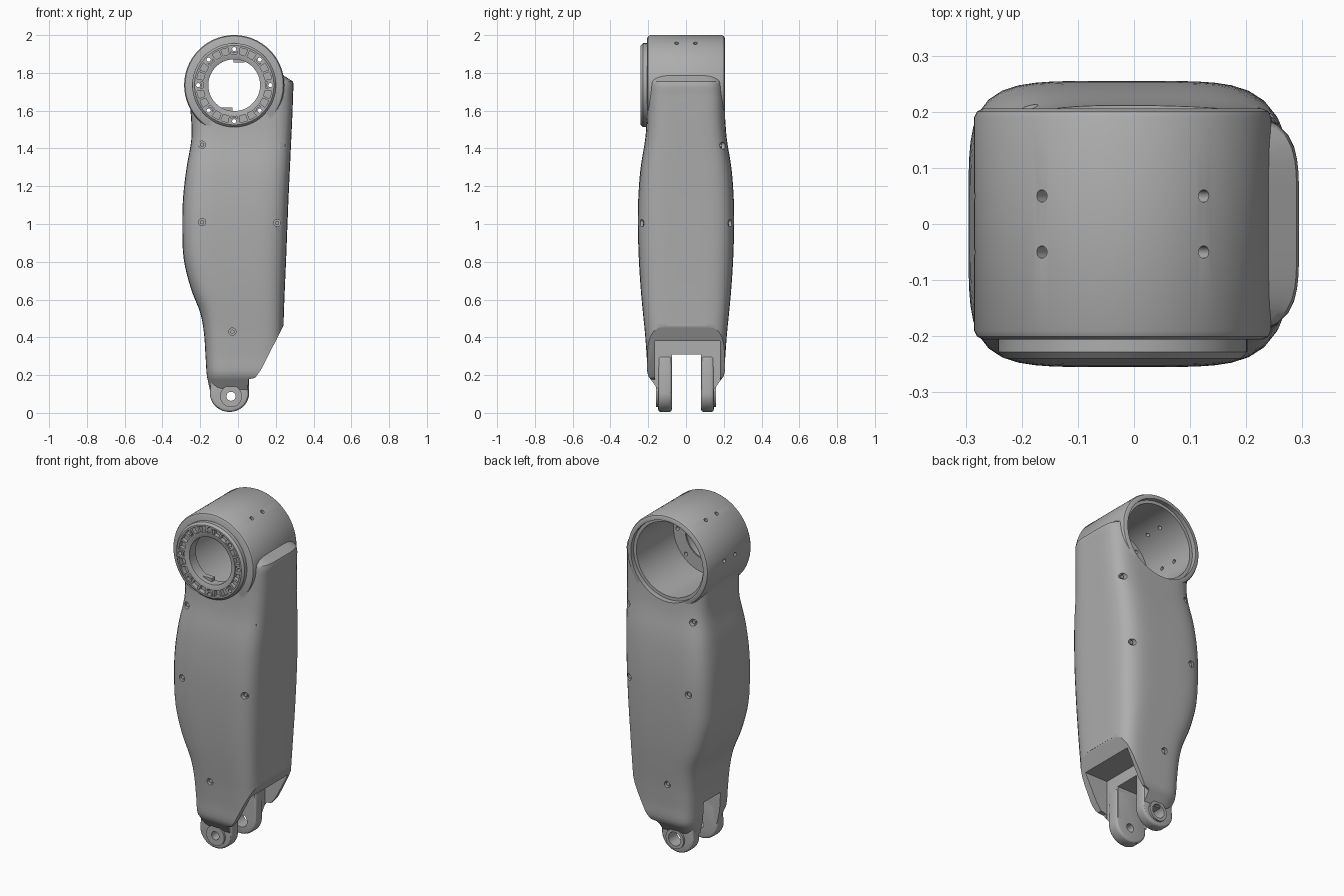
import bpy, bmesh, math
from mathutils import Matrix, Vector

cube = bpy.data.objects.get("Cube")
if cube:
    bpy.data.objects.remove(cube)

GREY = (0.42, 0.42, 0.42, 1)
mat = bpy.data.materials.new("satin_grey")
mat.use_nodes = True
mat.diffuse_color = GREY
mat.node_tree.nodes["Principled BSDF"].inputs["Base Color"].default_value = GREY

HX, HZ, HR = -0.02, 1.735, 0.265      # joint housing axis and radius
PX, PZ = -0.045, 0.105                # clevis centre


def make(name, bm):
    bmesh.ops.recalc_face_normals(bm, faces=bm.faces)
    me = bpy.data.meshes.new(name)
    bm.to_mesh(me)
    bm.free()
    me.materials.append(mat)
    ob = bpy.data.objects.new(name, me)
    bpy.context.collection.objects.link(ob)
    return ob


def rod(bm, a, b, r, n=32):
    """Capped cylinder from a to b."""
    a, b = Vector(a), Vector(b)
    turn = (b - a).to_track_quat('Z', 'Y').to_matrix().to_4x4()
    bmesh.ops.create_cone(bm, cap_ends=True, segments=n, radius1=r, radius2=r, depth=(b - a).length,
                          matrix=Matrix.Translation((a + b) / 2) @ turn)


def box(bm, lo, hi):
    lo, hi = Vector(lo), Vector(hi)
    bmesh.ops.create_cube(bm, size=1, matrix=Matrix.Translation((lo + hi) / 2)
                          @ Matrix.Diagonal((*(hi - lo), 1)))


def prism(bm, outline, y0, y1):
    """Extrude an x-z outline along y."""
    f = bm.faces.new([bm.verts.new((x, y0, z)) for x, z in outline])
    ext = bmesh.ops.extrude_face_region(bm, geom=[f])["geom"]
    bmesh.ops.translate(bm, vec=(0, y1 - y0, 0), verts=[v for v in ext if isinstance(v, bmesh.types.BMVert)])


def lathe(bm, profile, n=96):
    """Closed (radius, y) profile turned around the housing axis."""
    rings = [[bm.verts.new((HX + r * math.cos(t), y, HZ + r * math.sin(t))) for r, y in profile]
             for t in (math.tau * i / n for i in range(n))]
    for i in range(n):
        p, q = rings[i - 1], rings[i]
        for j in range(len(profile)):
            bm.faces.new((p[j - 1], p[j], q[j], q[j - 1]))


def apply(ob, kind, **settings):
    m = ob.modifiers.new(kind, kind)
    for k, v in settings.items():
        setattr(m, k, v)
    bpy.context.view_layer.objects.active = ob
    bpy.ops.object.modifier_apply(modifier=m.name)


def boolean(ob, operation, bm):
    tool = make("tool", bm)
    apply(ob, 'BOOLEAN', operation=operation, object=tool, solver='EXACT')
    bpy.data.objects.remove(tool)


def smooth(ob, angle=30):
    bpy.ops.object.select_all(action='DESELECT')
    ob.select_set(True)
    bpy.context.view_layer.objects.active = ob
    bpy.ops.object.shade_smooth_by_angle(angle=math.radians(angle))


# Limb shell: height, right edge, left edge, half depth
ROWS = [(0.12, -0.15, 0.235, 0.145), (0.195, -0.165, 0.235, 0.2), (0.3, -0.172, 0.237, 0.208),
        (0.42, -0.18, 0.24, 0.217), (0.53, -0.2, 0.243, 0.228), (0.66, -0.25, 0.248, 0.24),
        (0.82, -0.288, 0.255, 0.25), (1.0, -0.295, 0.262, 0.255), (1.15, -0.29, 0.268, 0.252),
        (1.3, -0.272, 0.275, 0.24), (1.45, -0.247, 0.282, 0.216), (1.58, -0.25, 0.288, 0.207),
        (1.68, -0.262, 0.291, 0.205), (1.755, -0.268, 0.29, 0.198), (1.79, -0.25, 0.235, 0.19)]


def blend(i, t):
    p = [Vector(ROWS[max(0, min(len(ROWS) - 1, i + k))]) for k in (-1, 0, 1, 2)]
    if i in (0, len(ROWS) - 2):
        return p[1].lerp(p[2], t)
    m0, m1 = (p[2] - p[0]) / 2, (p[3] - p[1]) / 2
    return (p[1] * (2 * t**3 - 3 * t**2 + 1) + m0 * (t**3 - 2 * t**2 + t)
            + p[2] * (3 * t**2 - 2 * t**3) + m1 * (t**3 - t**2))


bm = bmesh.new()
N = 72
rings = []
levels = [blend(i, k / 4) for i in range(len(ROWS) - 1) for k in range(4)] + [Vector(ROWS[-1])]
for z, x0, x1, hy in levels:
    ring = []
    for k in range(N):
        c, s = math.cos(math.tau * k / N), math.sin(math.tau * k / N)
        e = (abs(c)**5 + abs(s)**5)**-0.2
        ring.append(bm.verts.new(((x0 + x1) / 2 + (x1 - x0) / 2 * c * e, hy * s * e, z)))
    rings.append(ring)
for lo, hi in zip(rings, rings[1:]):
    for k in range(N):
        bm.faces.new((lo[k - 1], lo[k], hi[k], hi[k - 1]))
bm.faces.new(rings[0])
bm.faces.new(rings[-1])
limb = make("limb_shell", bm)

# Joint housing with a softened rim
bm = bmesh.new()
d, c = 0.206, 0.016
lathe(bm, [(0.05, -d), (HR - c, -d), (HR - c / 3, -d + c / 3), (HR, -d + c),
           (HR, d - c), (HR - c / 3, d - c / 3), (HR - c, d), (0.05, d)])
boolean(limb, 'UNION', bm)

# Slanted lower corner, open pocket and clevis slot
bm = bmesh.new()
prism(bm, [(0.24, 0.46), (0.12, 0.225), (0.09, 0.185), (0.055, 0.178), (0.055, 0), (0.5, 0), (0.5, 0.46)], -0.5, 0.5)
boolean(limb, 'DIFFERENCE', bm)
bm = bmesh.new()
box(bm, (0.05, -0.165, 0), (0.5, 0.18, 0.38))
boolean(limb, 'DIFFERENCE', bm)
bm = bmesh.new()
box(bm, (-0.5, -0.075, 0), (0.5, 0.08, 0.31))
boolean(limb, 'DIFFERENCE', bm)

# Stepped bore, open at the back
bm = bmesh.new()
lathe(bm, [(0, -0.4), (0.14, -0.4), (0.14, -0.165), (0.217, -0.165), (0.217, 0.18),
           (0.235, 0.18), (0.235, 0.4), (0, 0.4)])
bmesh.ops.remove_doubles(bm, verts=bm.verts, dist=1e-5)
boolean(limb, 'DIFFERENCE', bm)

# Screw recesses on both faces, and radial holes in the housing
screws = bmesh.new()
holes = bmesh.new()
for x, z in [(-0.19, 1.42), (0.24, 1.415), (-0.19, 1.01), (0.207, 1.005), (-0.03, 0.43)]:
    for s in (-1, 1):
        hit, p, n, i = limb.ray_cast(Vector((x, s, z)), Vector((0, -s, 0)))
        y = Vector((0, s, 0))
        rod(holes, p + y * 0.05, p - y * 0.018, 0.019, 20)
        rod(screws, p - y * 0.008, p - y * 0.022, 0.012, 6)
for deg in (57, 123, 177):
    u = Vector((math.cos(math.radians(deg)), 0, math.sin(math.radians(deg))))
    for y in (-0.05, 0.05):
        o = Vector((HX, y, HZ))
        rod(holes, o + u * 0.19, o + u * 0.3, 0.011, 20)
boolean(limb, 'DIFFERENCE', holes)
make("recessed_screws", screws)

# Clevis ears with pin holes and a boss
for name, y0, y1, pin in [("front_ear", -0.147, -0.075, 0.024), ("back_ear", 0.08, 0.147, 0.04)]:
    bm = bmesh.new()
    arc = [math.pi * (1 + k / 32) for k in range(33)]
    prism(bm, [(PX + 0.104 * math.cos(a), PZ + 0.1 * math.sin(a)) for a in arc]
          + [(0.055, 0.3), (-0.13, 0.3)], y0, y1)
    ear = make(name, bm)
    apply(ear, 'BEVEL', width=0.014, segments=3)
    outer = y0 if y0 < 0 else y1
    s = math.copysign(1, outer)
    bm = bmesh.new()
    rod(bm, (-0.037, outer - s * 0.03, 0.088), (-0.037, outer + s * 0.012, 0.088), 0.058, 40)
    boolean(ear, 'UNION', bm)
    bm = bmesh.new()
    rod(bm, (-0.037, -0.3, 0.088), (-0.037, 0.3, 0.088), pin)
    boolean(ear, 'DIFFERENCE', bm)
    smooth(ear)

# Front flange: channelled ring with ribs and bolt bosses
bm = bmesh.new()
lathe(bm, [(0.137, -0.17), (0.137, -0.228), (0.158, -0.236), (0.165, -0.236), (0.165, -0.212), (0.2, -0.212),
           (0.2, -0.24), (0.21, -0.24), (0.222, -0.228), (0.222, -0.17)])
flange = make("front_flange", bm)
bm = bmesh.new()
for i in range(24):
    turn = Matrix.Translation((HX, 0, HZ)) @ Matrix.Rotation(math.tau * (i + 0.5) / 24, 4, 'Y')
    start = len(bm.verts)
    box(bm, (0.16, -0.234, -0.006), (0.205, -0.205, 0.006))
    bm.verts.ensure_lookup_table()
    bmesh.ops.transform(bm, matrix=turn, verts=bm.verts[start:])
ribs = make("flange_ribs", bm)
bosses, bolts = bmesh.new(), bmesh.new()
for i in range(8):
    a = math.tau * i / 8
    x, z = HX + 0.191 * math.cos(a), HZ + 0.191 * math.sin(a)
    rod(bosses, (x, -0.238, z), (x, -0.18, z), 0.021, 24)
    rod(bolts, (x, -0.4, z), (x, -0.1, z), 0.011, 20)
boss = make("bolt_bosses", bosses)
for ob in (limb, flange, boss):
    boolean(ob, 'DIFFERENCE', bolts.copy())
    smooth(ob)

# Stop tabs inside the flange opening
bm = bmesh.new()
for x, z in [(0.005, 1.868), (-0.06, 1.606)]:
    box(bm, (x - 0.03, -0.2, z - 0.012), (x + 0.03, -0.17, z + 0.012))
make("stop_tabs", bm)
